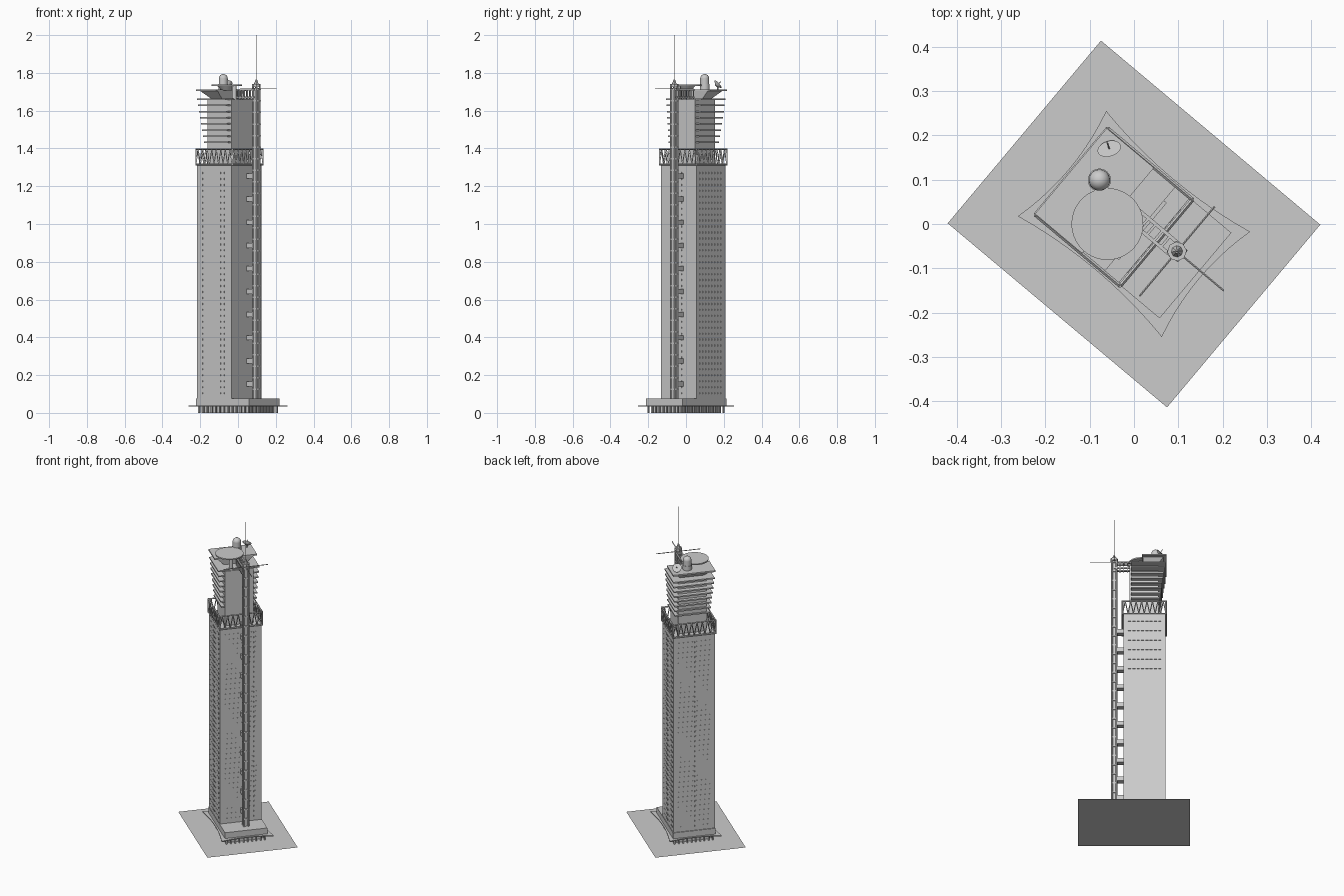
import bpy, bmesh, math
from mathutils import Matrix, Vector

if "Cube" in bpy.data.objects:
    bpy.data.objects.remove(bpy.data.objects["Cube"])

ROT = Matrix.Rotation(math.radians(-40), 4, 'Z')   # building axes u,v are turned 40 degrees


class Part:
    """Collects pieces in building axes, then makes one object."""
    def __init__(self, name):
        self.name, self.bm = name, bmesh.new()

    def loft(self, lower, upper):
        a = [self.bm.verts.new(p) for p in lower]
        b = [self.bm.verts.new(p) for p in upper]
        self.bm.faces.new(a[::-1])
        self.bm.faces.new(b)
        n = len(a)
        for i in range(n):
            j = (i + 1) % n
            self.bm.faces.new((a[i], a[j], b[j], b[i]))
        return self

    def box(self, u0, u1, v0, v1, z0, z1):
        ring = [(u0, v0), (u1, v0), (u1, v1), (u0, v1)]
        return self.loft([(u, v, z0) for u, v in ring], [(u, v, z1) for u, v in ring])

    def rod(self, p, q, r, r2=None, seg=6):
        p, q = Vector(p), Vector(q)
        d = q - p
        m = Matrix.Translation((p + q) / 2) @ d.to_track_quat('Z', 'Y').to_matrix().to_4x4()
        bmesh.ops.create_cone(self.bm, cap_ends=True, segments=seg, radius1=r,
                              radius2=r if r2 is None else r2, depth=d.length, matrix=m)
        return self

    def done(self, smooth=False):
        self.bm.transform(ROT)
        bmesh.ops.recalc_face_normals(self.bm, faces=self.bm.faces)
        me = bpy.data.meshes.new(self.name)
        self.bm.to_mesh(me)
        self.bm.free()
        ob = bpy.data.objects.new(self.name, me)
        bpy.context.collection.objects.link(ob)
        if smooth:
            bpy.context.view_layer.objects.active = ob
            ob.select_set(True)
            bpy.ops.object.shade_smooth_by_angle(angle=math.radians(35))
            ob.select_set(False)
        return ob


def local(x, y):
    return (ROT.inverted() @ Vector((x, y, 0)))[:2]


# flat site
site = Part("site_plane")
site.bm.faces.new([site.bm.verts.new((a * .323, b * .269, 0))
                   for a, b in ((-1, -1), (1, -1), (1, 1), (-1, 1))])
site.done()

# lobby, colonnade and podium
Part("lobby").box(-.155, .155, -.1, .1, 0, .036).done()
cols = Part("lobby_columns")
for i in range(13):
    for s in (-1, 1):
        u = -.172 + i * .344 / 12
        cols.box(u - .004, u + .004, s * .114 - .004, s * .114 + .004, 0, .036)
for i in range(1, 9):
    for s in (-1, 1):
        v = -.114 + i * .228 / 9
        cols.box(s * .172 - .004, s * .172 + .004, v - .004, v + .004, 0, .036)
cols.done()
Part("podium").box(-.185, .181, -.126, .126, .04, .077).done()

# canopy with four inward-curved edges
corners = [(-.212, -.155), (.212, -.155), (.212, .155), (-.212, .155)]
outline = []
for i in range(4):
    a, b = Vector(corners[i]), Vector(corners[(i + 1) % 4])
    inward = -((a + b) / 2).normalized()
    for k in range(10):
        t = k / 10
        outline.append(a.lerp(b, t) + inward * .02 * 4 * t * (1 - t))
Part("curved_canopy").loft([(p.x, p.y, .034) for p in outline],
                           [(p.x, p.y, .040) for p in outline]).done()

# main tower
U0, U1, V = -.18, .059, .123
Part("main_tower").box(U0, U1, -V, V, .077, 1.315).done()

# window strips on all four faces
win = Part("windows")
for r in range(38):
    z = .10 + r * .0315
    for c in range(8):
        u = -.148 + c * .0247
        v = -.086 + c * .0246
        for s in (-1, 1):
            win.box(u - .0085, u + .0085, s * V - .0012, s * V + .0012, z, z + .009)
        for f in (U0, U1):
            win.box(f - .0012, f + .0012, v - .0085, v + .0085, z, z + .009)
win.done()

# open truss crown round the tower top
truss = Part("crown_truss")
A, B, C = -.184, .066, .127
ring = [(A, -C), (B, -C), (B, C), (A, C)]
for i in range(4):
    p, q = Vector(ring[i]), Vector(ring[(i + 1) % 4])
    for z in (1.315, 1.396):
        truss.rod((*p, z), (*q, z), .0045, seg=4)
    n = 16
    for k in range(n):
        z0, z1 = (1.315, 1.396) if k % 2 == 0 else (1.396, 1.315)
        truss.rod((*p.lerp(q, k / n), z0), (*p.lerp(q, (k + 1) / n), z1), .003, seg=4)
    truss.rod((*p, 1.31), (*p, 1.40), .0045, seg=4)
truss.done()

# upper tower and flaring floor slabs
Part("upper_tower").box(-.14, .026, -.084, .084, 1.315, 1.66).done()
slabs = Part("floor_slabs")
for i in range(8):
    t = i / 7
    half = .105 + .018 * t
    slabs.box(-.148 - .032 * t, .018, -half, half, 1.428 + .228 * t, 1.436 + .228 * t)
slabs.done()

# roof wedge and slab
def rect(u0, u1, v, z):
    return [(u0, -v, z), (u1, -v, z), (u1, v, z), (u0, v, z)]
Part("roof_wedge").loft(rect(-.125, -.055, .065, 1.66), rect(-.17, -.05, .108, 1.704)).done()
Part("roof_slab").box(-.186, -.047, -.126, .126, 1.703, 1.712).done()

# landing disc on a stem
hu, hv = local(-.06, 0)
pad = Part("landing_disc")
pad.rod((hu, hv, 1.731), (hu, hv, 1.739), .081, seg=48)
pad.rod((hu, hv, 1.708), (hu, hv, 1.732), .03, .05, seg=24)
pu, pv = local(-.02, -.04)
pad.rod((pu, pv, 1.655), (pu, pv, 1.732), .012, seg=16)
pad.done(True)

# domed tank
tu, tv = local(-.078, .099)
dome = Part("domed_tank")
dome.rod((tu, tv, 1.71), (tu, tv, 1.77), .024, seg=24)
dome.rod((tu, tv, 1.71), (tu, tv, 1.74), .026, seg=24)
bmesh.ops.create_uvsphere(dome.bm, u_segments=24, v_segments=12, radius=.024,
                          matrix=Matrix.Translation((tu, tv, 1.77)))
dome.done(True)

# dish antenna
du, dv = local(-.055, .167)
base = Vector((du, dv, 1.738))
axis = Vector((-.55, .35, .55)).normalized()
dish = Part("dish_antenna")
dish.rod((du, dv, 1.71), base, .004, seg=8)
dish.rod(base - axis * .01, base + axis * .004, .010, .027, seg=24)
dish.rod(base, base + axis * .024, .002, seg=6)
dish.done(True)

# lift shaft with corner posts and collars
MU, MV = .114, .015
shaft = Part("lift_shaft").box(MU - .013, MU + .013, MV - .013, MV + .013, .077, 1.72)
for a in (-1, 1):
    for b in (-1, 1):
        shaft.rod((MU + a * .013, MV + b * .013, .077), (MU + a * .013, MV + b * .013, 1.732), .005, seg=8)
for i in range(27):
    z = .12 + i * .0611
    shaft.box(MU - .017, MU + .017, MV - .017, MV + .017, z, z + .008)
shaft.done()

# linking bridges
links = Part("link_bridges")
for i in range(10):
    z = .153 + i * .1223
    links.box(U1 - .002, MU - .01, MV - .017, MV + .017, z - .013, z + .013)
links.done()

# truss arm from the upper tower to the shaft
arm = Part("top_arm")
for s in (-1, 1):
    v = MV + s * .016
    for z in (1.672, 1.710):
        arm.box(-.03, MU, v - .004, v + .004, z - .004, z + .004)
    for k in range(7):
        u = -.025 + k * .021
        arm.box(u - .002, u + .002, v - .003, v + .003, 1.66, 1.71)
for k in range(7):
    u = -.025 + k * .021
    arm.box(u - .003, u + .003, MV - .016, MV + .016, 1.706, 1.713)
arm.done()

# mast head, spire and side booms
mast = Part("mast_head")
mast.rod((MU, MV, 1.725), (MU, MV, 1.74), .022, seg=8)
mast.rod((MU, MV, 1.74), (MU, MV, 1.765), .013, .004, seg=8)
mast.done()
spire = Part("spire_and_booms").rod((MU, MV, 1.72), (MU, MV, 2.0), .0025, .0012)
spire.rod((MU, MV, 1.716), (MU + .138, MV, 1.716), .0025)
spire.rod((MU, MV - .132, 1.716), (MU, MV + .132, 1.716), .0025)
spire.done()
